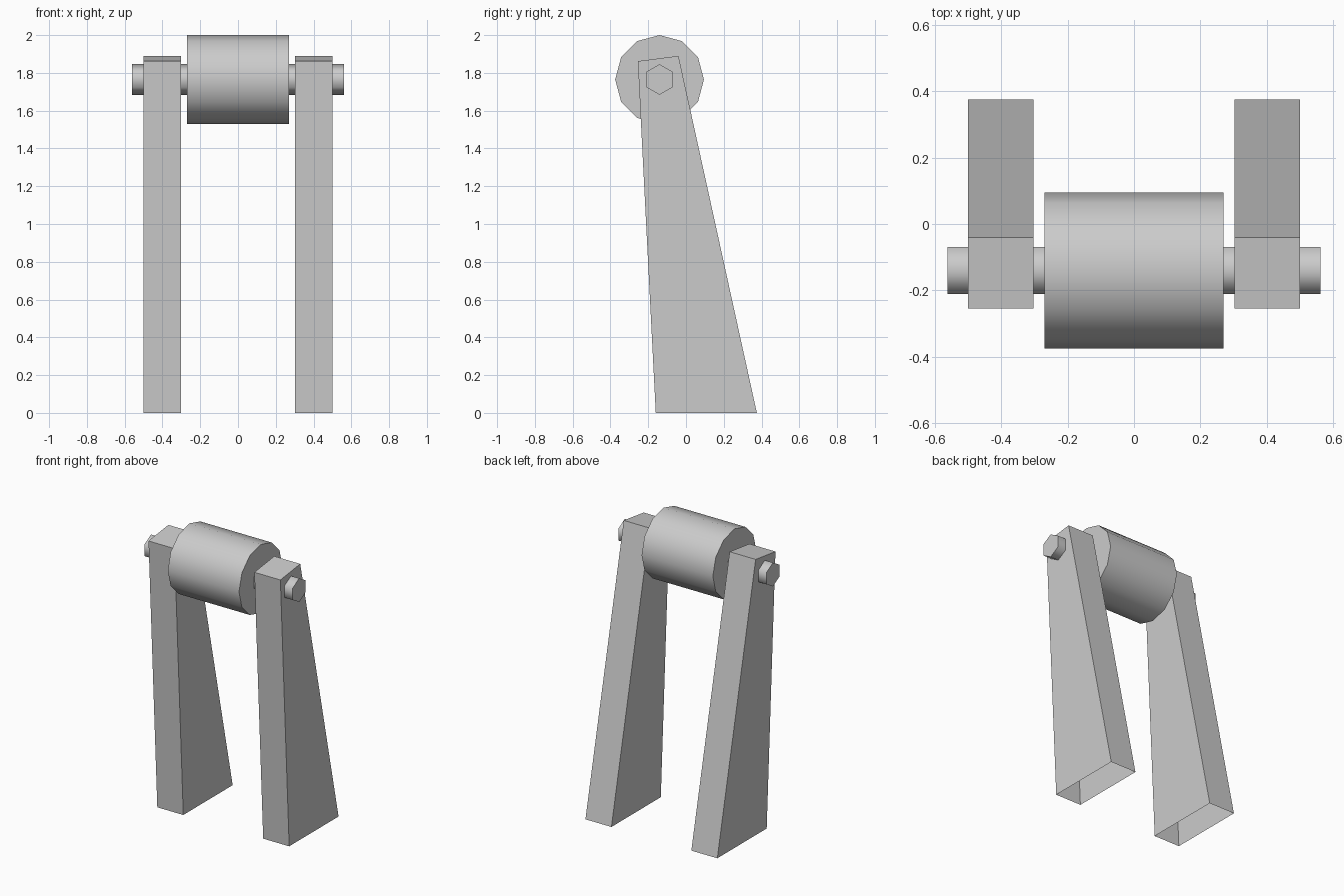
import bpy, bmesh
from math import sin, cos, tau

if "Cube" in bpy.data.objects:
    bpy.data.objects.remove(bpy.data.objects["Cube"])

AXIS_Y, AXIS_Z = -0.14, 1.765


def prism(name, profile, x0, x1, open_edge=None, smooth=False):
    """Extrude a (y, z) profile along x; optionally leave one side open."""
    bm = bmesh.new()
    a = [bm.verts.new((x0, y, z)) for y, z in profile]
    b = [bm.verts.new((x1, y, z)) for y, z in profile]
    n = len(profile)
    caps = [bm.faces.new(a), bm.faces.new(b[::-1])]
    for i in range(n):
        if i != open_edge:
            j = (i + 1) % n
            bm.faces.new((a[j], a[i], b[i], b[j])).smooth = smooth
    bmesh.ops.recalc_face_normals(bm, faces=bm.faces)
    for cap in caps:
        for e in cap.edges:
            e.smooth = False
    mesh = bpy.data.meshes.new(name)
    bm.to_mesh(mesh)
    bm.free()
    obj = bpy.data.objects.new(name, mesh)
    bpy.context.collection.objects.link(obj)
    return obj


def ring(radius, sides):
    """Regular polygon around the axle with a corner at the top."""
    return [(AXIS_Y + radius * sin(tau * i / sides),
             AXIS_Z + radius * cos(tau * i / sides)) for i in range(sides)]


# Tapered legs, open underneath
leg_profile = [(-0.16, 0), (0.375, 0), (-0.04, 1.89), (-0.255, 1.862)]
for side, x0, x1 in (("left", -0.5, -0.303), ("right", 0.303, 0.5)):
    prism(side + "_leg", leg_profile, x0, x1, open_edge=0)

# Roller drum between the legs
prism("roller", ring(0.235, 12), -0.27, 0.27, smooth=True)

# Hexagonal axle through everything
prism("axle", ring(0.081, 6), -0.562, 0.562, smooth=True)
